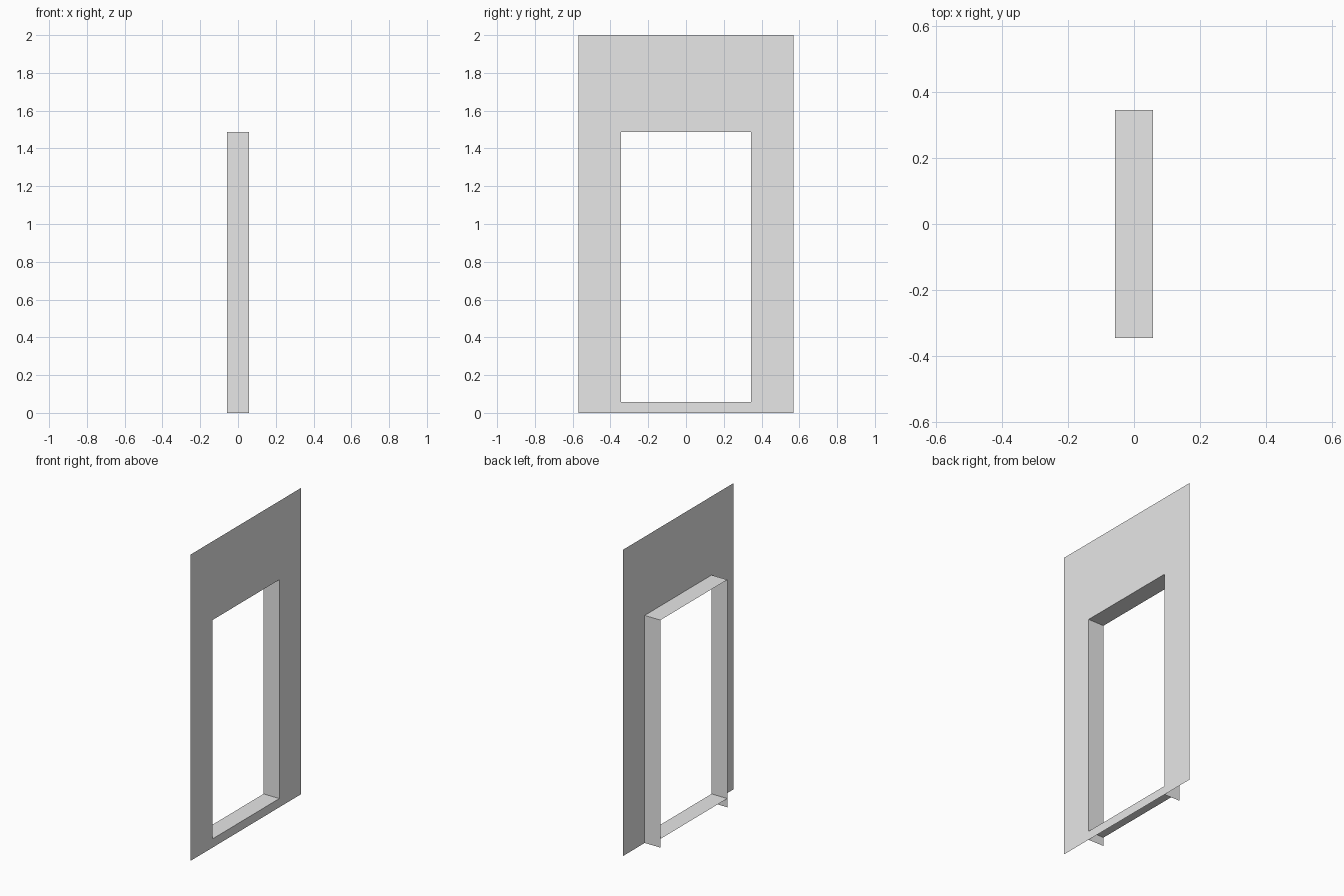
import bpy
import bmesh

cube = bpy.data.objects.get("Cube")
if cube:
    bpy.data.objects.remove(cube, do_unlink=True)

HALF_DEPTH = 0.057     # plate sits at +x, lining runs back to -x
HALF_WIDTH = 0.57
HEIGHT = 2.0
OPEN_HALF = 0.345      # opening half width
SILL_Z = 0.057
HEAD_Z = 1.486

grey = bpy.data.materials.new("light grey")
grey.use_nodes = True
COLOUR = (0.8, 0.8, 0.8, 1.0)
grey.diffuse_color = COLOUR
grey.node_tree.nodes["Principled BSDF"].inputs["Base Color"].default_value = COLOUR


def sheet_object(name, quads):
    """Make an object of thin flat sheets from lists of four corners."""
    bm = bmesh.new()
    for corners in quads:
        bm.faces.new([bm.verts.new(c) for c in corners])
    bmesh.ops.remove_doubles(bm, verts=bm.verts, dist=0.0001)
    mesh = bpy.data.meshes.new(name)
    bm.to_mesh(mesh)
    bm.free()
    mesh.materials.append(grey)
    obj = bpy.data.objects.new(name, mesh)
    bpy.context.collection.objects.link(obj)
    return obj


# Wall plate: a three by three grid of cells with the middle one left open
ys = (-HALF_WIDTH, -OPEN_HALF, OPEN_HALF, HALF_WIDTH)
zs = (0, SILL_Z, HEAD_Z, HEIGHT)
cells = []
for i in range(3):
    for j in range(3):
        if (i, j) != (1, 1):
            y0, y1, z0, z1 = ys[i], ys[i + 1], zs[j], zs[j + 1]
            cells.append([(HALF_DEPTH, y, z) for y, z in
                          ((y0, z0), (y1, z0), (y1, z1), (y0, z1))])
sheet_object("wall_plate", cells)


def lining(name, start, end):
    """Sheet across the depth between two (y, z) points."""
    return sheet_object(name, [[(-HALF_DEPTH, *start), (HALF_DEPTH, *start),
                                (HALF_DEPTH, *end), (-HALF_DEPTH, *end)]])


# Door lining: jambs reach the ground, the sill sits just above it
for label, side in (("front", -1), ("back", 1)):
    y = side * OPEN_HALF
    # wind each jamb so that it faces into the opening
    ends = ((y, 0), (y, HEAD_Z)) if side > 0 else ((y, HEAD_Z), (y, 0))
    lining(label + "_jamb", *ends)
lining("head", (OPEN_HALF, HEAD_Z), (-OPEN_HALF, HEAD_Z))
lining("sill", (-OPEN_HALF, SILL_Z), (OPEN_HALF, SILL_Z))
